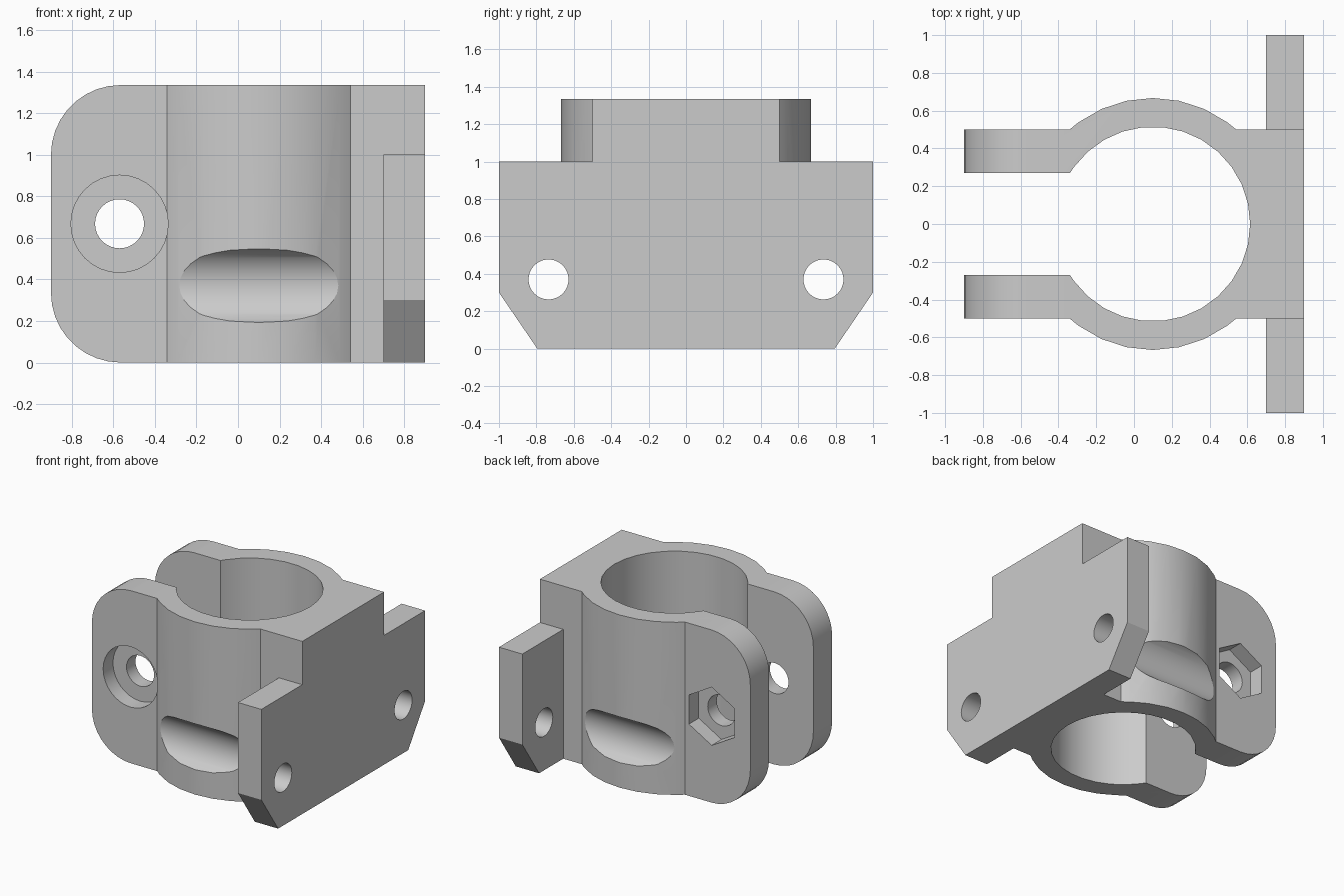
import bpy
import bmesh
from math import radians, sin, cos, asin, degrees
from mathutils import Matrix, Vector

cube = bpy.data.objects.get("Cube")
if cube:
    bpy.data.objects.remove(cube, do_unlink=True)

HEIGHT = 1.335
CX = 0.1                  # bore axis
R_OUT, R_IN = 0.667, 0.515
ARM_OUT, ARM_IN = 0.5, 0.27
X_END = 0.9
BOLT_X, BOLT_Z = -0.57, HEIGHT / 2
SCREW_Y, SCREW_Z = 0.735, 0.37

gray = bpy.data.materials.new("plain gray")
gray.use_nodes = True
gray.diffuse_color = (0.6, 0.6, 0.6, 1)
gray.node_tree.nodes["Principled BSDF"].inputs["Base Color"].default_value = (0.6, 0.6, 0.6, 1)


def finish(bm, name):
    bmesh.ops.recalc_face_normals(bm, faces=bm.faces)
    mesh = bpy.data.meshes.new(name)
    bm.to_mesh(mesh)
    bm.free()
    mesh.materials.append(gray)
    obj = bpy.data.objects.new(name, mesh)
    bpy.context.collection.objects.link(obj)
    return obj


def extruded(points, offset):
    bm = bmesh.new()
    face = bm.faces.new([bm.verts.new(p) for p in points])
    top = bmesh.ops.extrude_face_region(bm, geom=[face])["geom"]
    moved = [v for v in top if isinstance(v, bmesh.types.BMVert)]
    bmesh.ops.translate(bm, verts=moved, vec=offset)
    return bm


def cylinder(name, axis, start, length, radius, sides=32):
    """Cylinder from the start point along +x or +y."""
    bm = bmesh.new()
    bmesh.ops.create_cone(bm, cap_ends=True, segments=sides, radius1=radius,
                          radius2=radius, depth=length)
    turn = Matrix.Rotation(radians(90), 4, 'Y' if axis == 'x' else 'X')
    along = Vector((1, 0, 0)) if axis == 'x' else Vector((0, 1, 0))
    bm.transform(Matrix.Translation(Vector(start) + along * length / 2) @ turn)
    return finish(bm, name)


def arc(radius, angles):
    return [(CX + radius * cos(radians(a)), radius * sin(radians(a)), 0) for a in angles]


def combine(target, tool, operation):
    mod = target.modifiers.new(tool.name, 'BOOLEAN')
    mod.operation = operation
    mod.solver = 'EXACT'
    mod.object = tool
    bpy.context.view_layer.objects.active = target
    bpy.ops.object.modifier_apply(modifier=mod.name)
    bpy.data.objects.remove(tool, do_unlink=True)


# Clamp body: split ring, two arms and square back in one outline
out_a = degrees(asin(ARM_OUT / R_OUT))
in_a = degrees(asin(ARM_IN / R_IN))
outer = [out_a, *range(54, 127, 12), 180 - out_a]
inner = [180 - in_a, *range(144, -145, -12), in_a - 180]
outline = [(X_END, -ARM_OUT, 0), (X_END, ARM_OUT, 0)]
outline += arc(R_OUT, outer)
outline += [(-X_END, ARM_OUT, 0), (-X_END, ARM_IN, 0)]
outline += arc(R_IN, inner)
outline += [(-X_END, -ARM_IN, 0), (-X_END, -ARM_OUT, 0)]
outline += arc(R_OUT, [-a for a in reversed(outer)])
bm = extruded(outline, (0, 0, HEIGHT))

# Round the free ends of the arms
ends = [e for e in bm.edges
        if all(v.co.x < -X_END + 0.01 for v in e.verts)
        and abs(e.verts[0].co.z - e.verts[1].co.z) < 0.01]
bmesh.ops.bevel(bm, geom=ends, offset=0.335, segments=9, profile=0.5, affect='EDGES')
clamp = finish(bm, "clamp_bracket")

# Mounting plate with chamfered lower corners
half = [(0.795, 0), (1, 0.3), (1, 1)]
plate_pts = [(0.7, y, z) for y, z in half]
plate_pts += [(0.7, -y, z) for y, z in reversed(half)]
plate = finish(extruded(plate_pts, (X_END - 0.7, 0, 0)), "mounting_plate")
# Clear the plate only outside the bore, which ends before the plate
combine(clamp, plate, 'UNION')

# Screw holes and screwdriver clearance scoops
for side in (-1, 1):
    y = side * SCREW_Y
    combine(clamp, cylinder("screw_hole", 'x', (0.6, y, SCREW_Z), 0.5, 0.107), 'DIFFERENCE')
    combine(clamp, cylinder("clearance", 'x', (-0.6, y, SCREW_Z), 1.25, 0.19), 'DIFFERENCE')

# Clamp bolt hole, round head recess in front, hexagonal nut recess behind
combine(clamp, cylinder("bolt_hole", 'y', (BOLT_X, -0.7, BOLT_Z), 1.4, 0.118), 'DIFFERENCE')
combine(clamp, cylinder("head_recess", 'y', (BOLT_X, -0.7, BOLT_Z), 0.32, 0.234), 'DIFFERENCE')
combine(clamp, cylinder("nut_recess", 'y', (BOLT_X, 0.38, BOLT_Z), 0.32, 0.225, 6), 'DIFFERENCE')

# Smooth curved walls, keep machined edges crisp
bpy.ops.object.select_all(action='DESELECT')
clamp.select_set(True)
bpy.context.view_layer.objects.active = clamp
bpy.ops.object.shade_smooth_by_angle(angle=radians(25))
